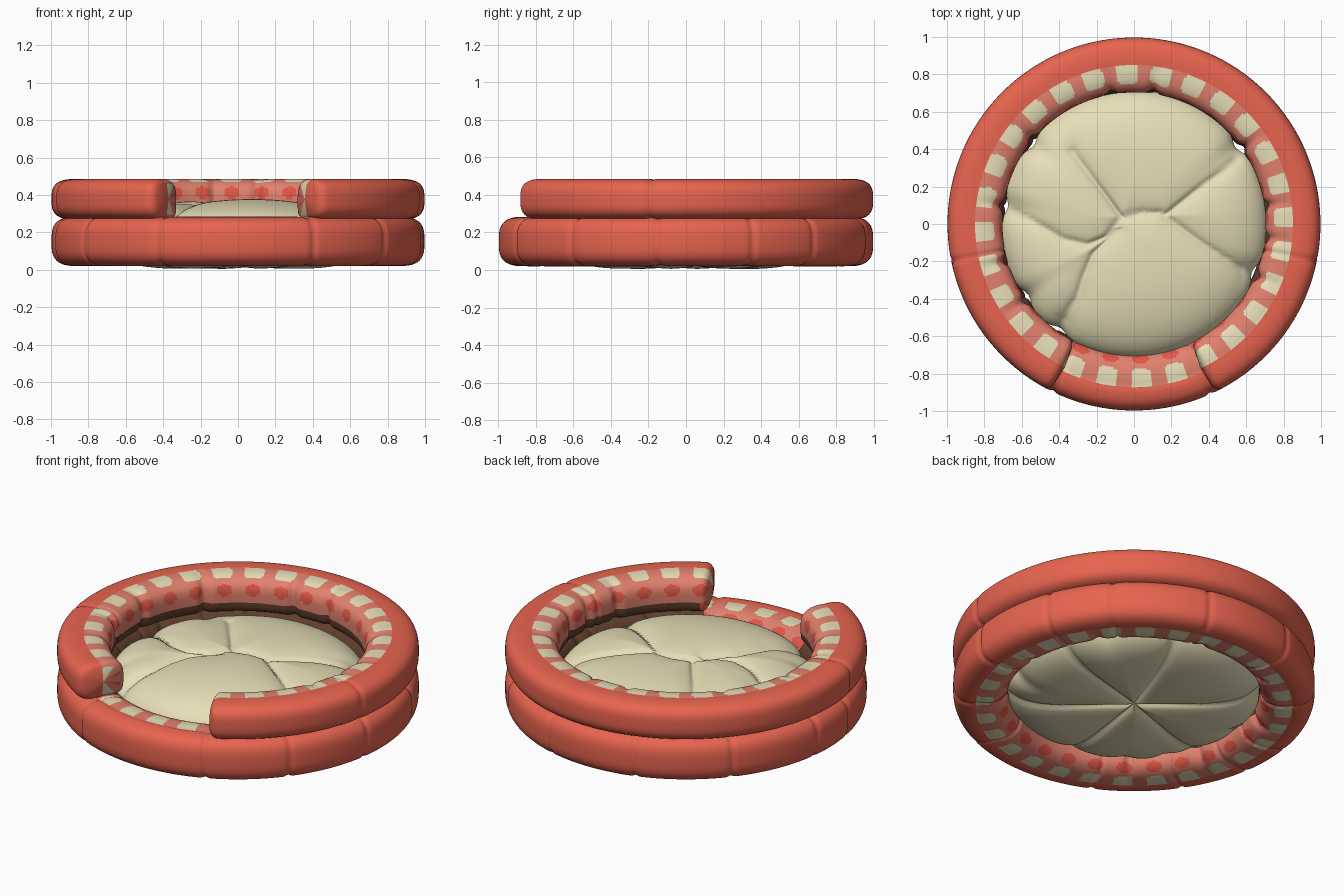
import bpy, bmesh, math
from math import sin, cos, pi, radians, exp, hypot

if "Cube" in bpy.data.objects:
    bpy.data.objects.remove(bpy.data.objects["Cube"])


def mat(name, rgb):
    m = bpy.data.materials.new(name)
    m.diffuse_color = (*rgb, 1)
    m.use_nodes = True
    m.node_tree.nodes["Principled BSDF"].inputs["Base Color"].default_value = m.diffuse_color
    return m


RED = mat("coral red", (0.82, 0.13, 0.08))
PINK = mat("soft pink", (0.76, 0.22, 0.155))
CREAM = mat("cream", (0.82, 0.75, 0.49))
DOT = mat("dot red", (0.74, 0.095, 0.062))
BROWN = mat("dark brown", (0.115, 0.048, 0.026))


def make(name, verts, faces, mats, idx):
    me = bpy.data.meshes.new(name)
    me.from_pydata(verts, [], faces)
    for m in mats:
        me.materials.append(m)
    me.polygons.foreach_set("material_index", idx)
    me.polygons.foreach_set("use_smooth", [True] * len(faces))
    # make every surface face outwards
    bm = bmesh.new()
    bm.from_mesh(me)
    bmesh.ops.recalc_face_normals(bm, faces=bm.faces)
    bm.to_mesh(me)
    bm.free()
    ob = bpy.data.objects.new(name, me)
    bpy.context.collection.objects.link(ob)


def near(a, seams, width):
    """1 on a seam angle, falling to 0 away from it"""
    return max(exp(-(((a - s + 180) % 360 - 180) / width) ** 2) for s in seams)


def spow(v, p):
    return math.copysign(abs(v) ** p, v)


REPEAT = 28          # pattern repeats round the ring
NP = 88              # points in the cross-section


def bolster(name, zc, a, b, rc, split, start, end, outer_seams, inner_seams,
            top_pow, low_pow, dot_s, patch, is_brown):
    # cross-section: rounded box, running from the top over the inner side to the bottom
    prof = []
    for k in range(NP):
        c, s = cos(pi / 2 + 2 * pi * k / NP), sin(pi / 2 + 2 * pi * k / NP)
        p = 0.64 if c >= 0 else top_pow if s > 0 else low_pow
        prof.append((a * spow(c, p), b * spow(s, p)))
    arc, run = [], 0
    for k in range(NP // 2):
        p, q = prof[k], prof[k + 1]
        step = hypot(q[0] - p[0], q[1] - p[1])
        arc.append(run + step / 2)
        run += step
    closed = end - start >= 360
    n = REPEAT * 16 if closed else int((end - start) / 0.8)
    verts, faces, idx = [], [], []
    for i in range(n + (0 if closed else 1)):
        ang = start + (end - start) * i / n
        cap = 1
        if not closed:
            d = min(1, min(ang - start, end - ang) / 4.5)
            cap = max(0.02, (1 - (1 - d) ** 3) ** (1 / 3))
        so, si = near(ang, outer_seams, 0.9), near(ang, inner_seams, 2.2)
        t = radians(ang)
        for u, w in prof:
            f = cap * (1 - 0.065 * so)
            x, z = u * f, w * f
            if u < 0:
                x *= 1 - 0.16 * si
                z *= 1 - 0.06 * si
            # groove along the piping between the two fabrics
            z -= spow(w, 0.001) * 0.006 * exp(-((u - split) / 0.008) ** 2) * cap
            verts.append(((rc + x) * cos(t), (rc + x) * sin(t), zc + z))
    rows = len(verts) // NP
    for i in range(n):
        j = (i + 1) % rows
        ang = start + (end - start) * (i + 0.5) / n
        rep = ((ang + 90) * REPEAT / 360 - 0.21) % 1
        off = min(rep, 1 - rep) * 2 * pi / REPEAT          # angle from pattern centre
        from_front = abs((ang + 90 + 180) % 360 - 180)
        for k in range(NP):
            k2 = (k + 1) % NP
            faces.append((i * NP + k, i * NP + k2, j * NP + k2, j * NP + k))
            u = (prof[k][0] + prof[k2][0]) / 2
            w = (prof[k][1] + prof[k2][1]) / 2
            # distance from the piping, measured along the surface from top or bottom
            s = split - u if u > 0 else split + min(arc[k], run - arc[k])
            ps = (s - sum(patch) / 2) / (patch[1] - patch[0]) * 2
            if u > split:
                c = 0
            elif is_brown(u, w, from_front):
                c = 4
            elif ps ** 6 + (off * 0.8 / 0.053) ** 6 < 1:
                c = 2
            elif hypot((s - dot_s) / 0.034, off * 0.71 / 0.043) < 1:
                c = 3
            else:
                c = 1
            idx.append(c)
    if not closed:
        faces += [tuple(range(NP)), tuple(range((rows - 1) * NP, rows * NP))]
        idx += [1, 1]
    make(name, verts, faces, [RED, PINK, CREAM, DOT, BROWN], idx)


# lower full ring and upper ring with the entrance gap at the front
bolster("lower_bolster", 0.152, 0.152, 0.132, 0.845, 0.03, 0, 360,
        [-115.8, -66, -38, -9, 21, 43, 75, 108, 140, 172, -146, -170],
        [-128, -40, 0, 35, 80, 120, 160, -160], 0.72, 0.72, 0.16, (0.003, 0.097),
        lambda u, w, d: u < -0.02 and w > -0.03 and d > 27)
bolster("upper_bolster", 0.377, 0.147, 0.109, 0.85, 0.008, -65.2, 244.2,
        [-11.5, 191.5],
        [-23, -6, 8, 35, 82, 100, 140, 172, 196, 215], 0.72, 0.4, 0.185, (0.008, 0.11),
        lambda u, w, d: u < 0 and w < -0.028 and d > 29)


# cushion creases: polylines on the top, spokes underneath
TOP = [[(-.07, .04), (-.15, .15), (-.25, .28), (-.33, .39)],
       [(-.07, .03), (-.15, -.07), (-.25, -.11), (-.38, -.08), (-.55, .02), (-.72, .1)],
       [(-.09, -.03), (-.22, -.16), (-.27, -.28), (-.30, -.38), (-.40, -.56)],
       [(-.07, .03), (.04, .06), (.14, .06), (.36, -.1), (.60, -.26), (.72, -.28)],
       [(.17, .05), (.36, .2), (.50, .30), (.62, .42)]]
BOTTOM = [[(0, 0), (.7 * cos(radians(d)), .7 * sin(radians(d)))]
          for d in (15, 70, 140, 200, 262, 318)]


def dist(x, y, line):
    best = 9
    for (ax, ay), (bx, by) in zip(line, line[1:]):
        dx, dy = bx - ax, by - ay
        t = max(0, min(1, ((x - ax) * dx + (y - ay) * dy) / (dx * dx + dy * dy)))
        best = min(best, hypot(x - ax - t * dx, y - ay - t * dy))
    return best


def cushion():
    seg, rad = 192, 56
    verts, faces = [], []
    rs = [sin(pi / 2 * k / rad) for k in range(1, rad + 1)]

    def point(x, y, r, sgn):
        h = 0.185 * max(0, 1 - r ** (3.8 if sgn > 0 else 5.5)) ** 0.5
        d = min(dist(x, y, l) for l in (TOP if sgn > 0 else BOTTOM))
        dent = 0.034 * exp(-d / 0.075) + 0.012 * exp(-(d / 0.014) ** 2)
        h -= dent * min(1, h / 0.1)
        if sgn > 0:
            h += 0.010 * exp(-((x - .1) ** 2 + (y + .25) ** 2) / 0.08) * min(1, h / 0.1)
        return (x, y, 0.186 + sgn * h)

    def ring(r, sgn):
        base = len(verts)
        for i in range(seg):
            a = 360 * i / seg
            R = 0.715 - 0.035 * near(a, [-22, 37, 142, 172, 214, 235], 5) * r
            x, y = R * r * cos(radians(a)), R * r * sin(radians(a))
            verts.append(point(x, y, r, sgn))
        return base

    verts.append(point(0, 0, 0, 1))
    bases = [ring(r, 1) for r in rs] + [ring(r, -1) for r in reversed(rs[:-1])]
    verts.append(point(0, 0, 0, -1))
    last = len(verts) - 1
    for i in range(seg):
        j = (i + 1) % seg
        faces.append((0, bases[0] + i, bases[0] + j))
        for p, q in zip(bases, bases[1:]):
            faces.append((p + i, q + i, q + j, p + j))
        faces.append((bases[-1] + j, bases[-1] + i, last))
    make("cushion", verts, faces, [CREAM], [0] * len(faces))


cushion()
